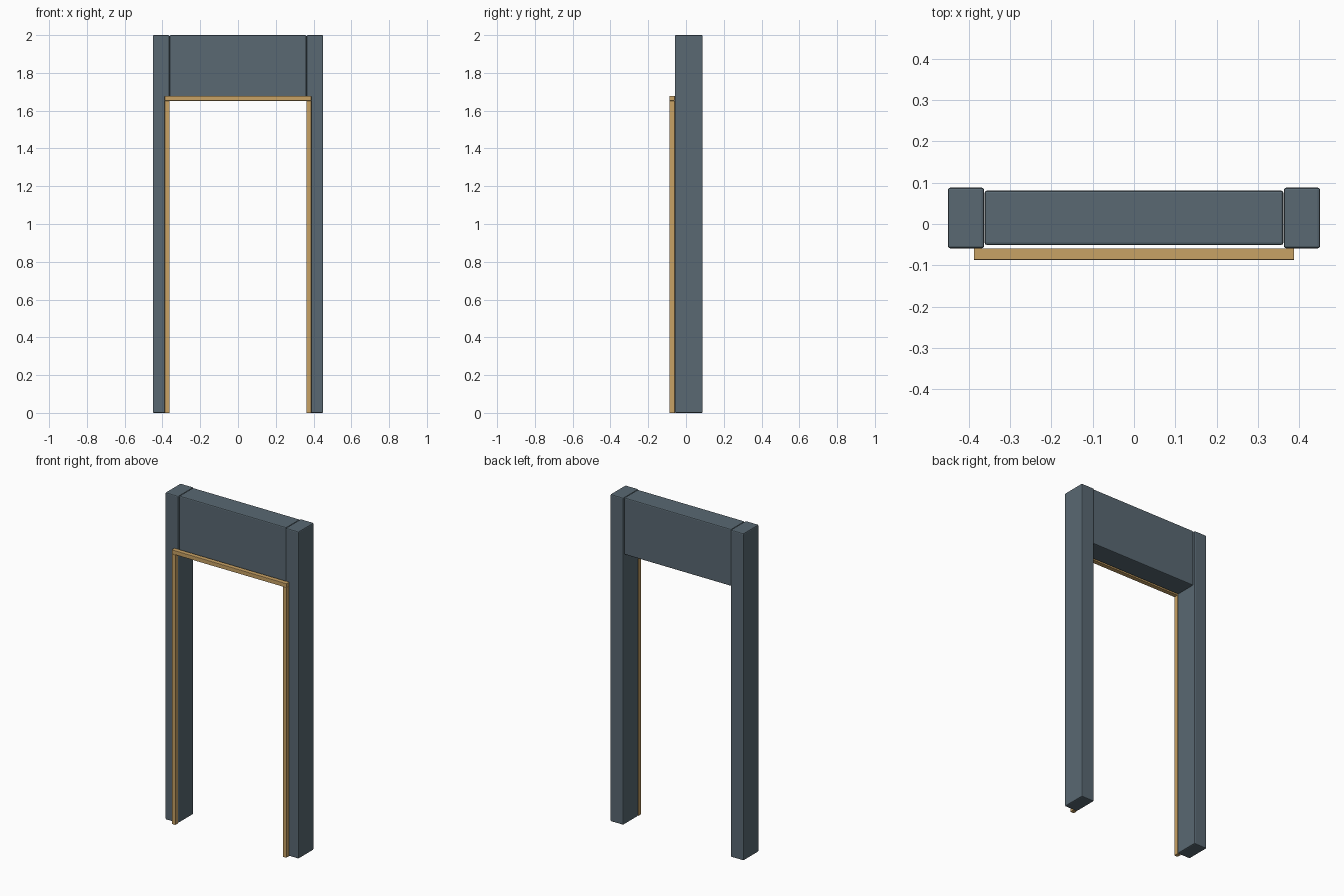
import bpy

if "Cube" in bpy.data.objects:
    bpy.data.objects.remove(bpy.data.objects["Cube"])


def material(name, color):
    m = bpy.data.materials.new(name)
    m.diffuse_color = color
    m.use_nodes = True
    m.node_tree.nodes["Principled BSDF"].inputs["Base Color"].default_value = m.diffuse_color
    return m


slate = material("slate_paint", (0.10, 0.14, 0.17, 1))
tan = material("tan_trim", (0.58, 0.36, 0.13, 1))


def box(name, lo, hi, bevel, mat):
    """Bevelled box spanning two opposite corners."""
    centre = [(a + b) / 2 for a, b in zip(lo, hi)]
    bpy.ops.mesh.primitive_cube_add(size=1, location=centre)
    ob = bpy.context.object
    ob.name = name
    ob.scale = [b - a for a, b in zip(lo, hi)]
    bpy.ops.object.transform_apply(location=False, rotation=False, scale=True)
    mod = ob.modifiers.new("bevel", 'BEVEL')
    mod.width = bevel
    mod.segments = 2
    ob.data.materials.append(mat)
    return ob


OUT, INNER, TRIM = 0.451, 0.363, 0.388   # half widths
FRONT, BACK = -0.059, 0.088              # post depth
HEAD, TRIM_TOP = 1.652, 1.677            # opening height, trim top

# Posts and upright trim on both sides
for side, s in (("left", -1), ("right", 1)):
    x0, x1 = sorted((s * INNER, s * OUT))
    box(side + "_post", (x0, FRONT, 0), (x1, BACK, 2), 0.006, slate)
    x0, x1 = sorted((s * INNER, s * TRIM))
    box(side + "_trim", (x0, -0.087, 0), (x1, FRONT, HEAD), 0.002, tan)

# Deep lintel, slightly set back from the posts
box("lintel", (-0.362, -0.051, HEAD), (0.362, 0.081, 2), 0.006, slate)

# Head trim resting on the upright trim
box("head_trim", (-TRIM, -0.087, HEAD), (TRIM, FRONT, TRIM_TOP), 0.002, tan)
